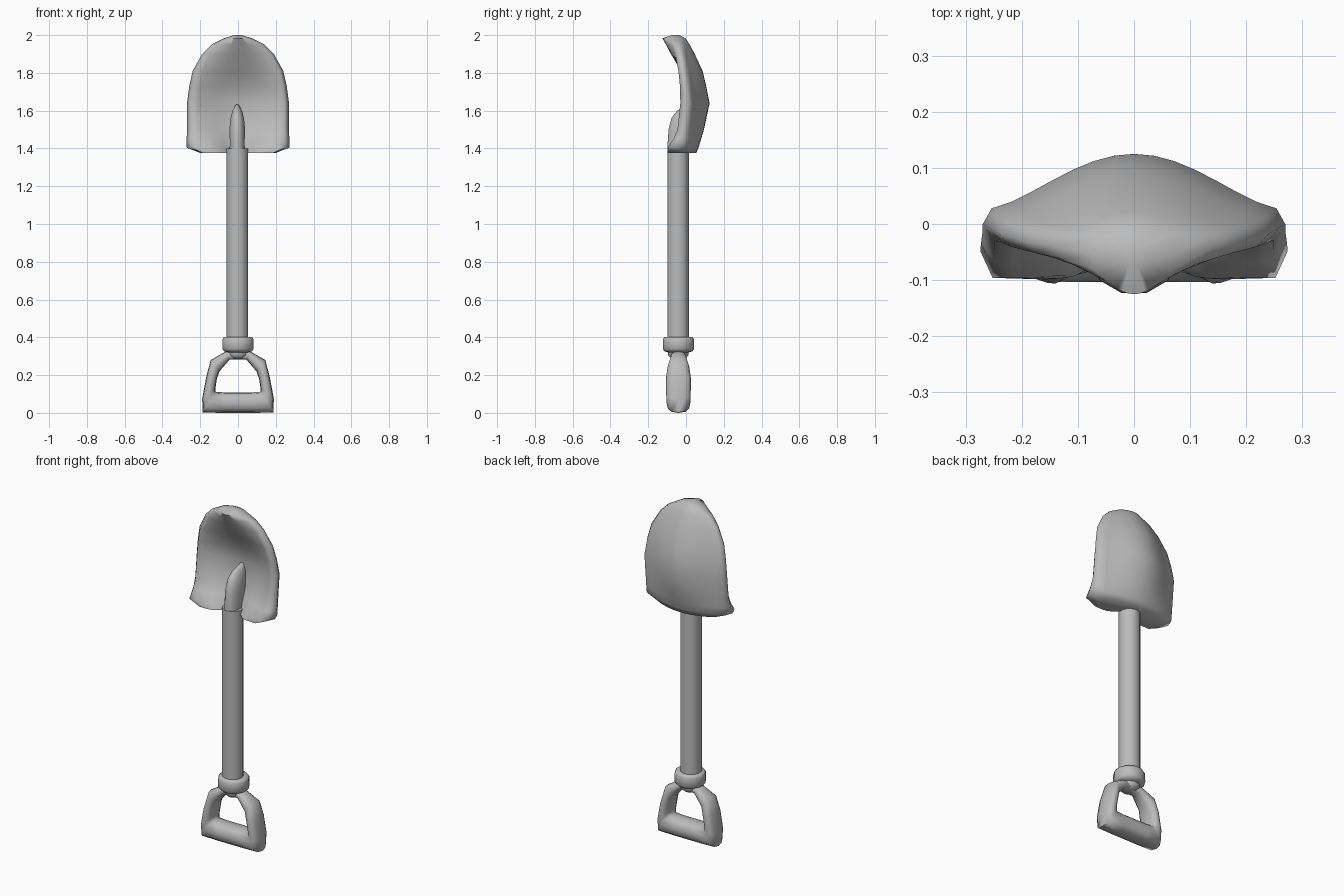
import bpy, bmesh, math
from mathutils import Vector

cube = bpy.data.objects.get("Cube")
if cube:
    bpy.data.objects.remove(cube)

metal = bpy.data.materials.new("plain grey")
metal.use_nodes = True
grey = (0.5, 0.5, 0.5, 1)
metal.diffuse_color = grey
metal.node_tree.nodes["Principled BSDF"].inputs["Base Color"].default_value = grey


def loft(name, rings, closed=False, angle=60):
    """Skin a list of equal-length point rings, capping open ends."""
    bm = bmesh.new()
    loops = [[bm.verts.new(p) for p in ring] for ring in rings]
    n = len(loops[0])
    pairs = list(zip(loops, loops[1:]))
    if closed:
        pairs.append((loops[-1], loops[0]))
    else:
        bm.faces.new(loops[0])
        bm.faces.new(loops[-1])
    for a, b in pairs:
        for i in range(n):
            j = (i + 1) % n
            bm.faces.new((a[i], a[j], b[j], b[i]))
    bmesh.ops.recalc_face_normals(bm, faces=bm.faces)
    mesh = bpy.data.meshes.new(name)
    bm.to_mesh(mesh)
    bm.free()
    mesh.materials.append(metal)
    obj = bpy.data.objects.new(name, mesh)
    bpy.context.collection.objects.link(obj)
    bpy.ops.object.select_all(action='DESELECT')
    obj.select_set(True)
    bpy.context.view_layer.objects.active = obj
    bpy.ops.object.shade_smooth_by_angle(angle=math.radians(angle))


def ellipse(x, y, z, rx, ry, n):
    steps = [2 * math.pi * (i + 0.5) / n for i in range(n)]
    return [(x + rx * math.cos(a), y + ry * math.sin(a), z) for a in steps]


AXIS_X, AXIS_Y = -0.004, -0.042

# Round shaft
loft("shaft", [ellipse(AXIS_X, AXIS_Y, z, 0.058, 0.058, 16) for z in (0.36, 1.4)])

# Collar and its neck above the grip
collar = [(0.285, 0.035), (0.305, 0.056), (0.32, 0.056), (0.326, 0.076), (0.338, 0.086),
          (0.39, 0.085), (0.402, 0.077), (0.402, 0.05)]
loft("collar", [ellipse(0, -0.04, z, r, r, 12) for z, r in collar])

# D-shaped grip: inner and outer outline points with half depth, mirrored
half = [((0.07, 0.108), (0.08, 0.0), 0.063), ((0.118, 0.112), (0.187, 0.002), 0.063),
        ((0.119, 0.13), (0.19, 0.075), 0.065), ((0.112, 0.18), (0.168, 0.19), 0.066),
        ((0.098, 0.22), (0.145, 0.28), 0.056), ((0.045, 0.282), (0.065, 0.325), 0.038)]
outline = half + [((-i[0], i[1]), (-o[0], o[1]), d) for i, o, d in reversed(half)]


def rounded(v):
    """Push a circle coordinate towards a rounded square."""
    return math.copysign(abs(v) ** 0.8, v)


rings = []
for inner, outer, depth in outline:
    a, b = Vector((inner[0], 0, inner[1])), Vector((outer[0], 0, outer[1]))
    ring = []
    for k in range(12):
        t = math.pi * k / 6
        p = (a + b) / 2 + (b - a) / 2 * rounded(math.cos(t))
        ring.append((p.x, -0.04 + depth * rounded(math.sin(t)), p.z))
    rings.append(ring)
loft("grip", rings, closed=True, angle=85)

# Dished blade: z, half width, back centre, back edge, back curve,
# front centre, front edge, front curve (high values widen the foot rests)
rows = [(1.376, 0.2, 0.054, 0.0, 0.8, -0.01, -0.098, 6),
        (1.405, 0.274, 0.067, 0.0, 0.9, 0.0, -0.096, 7),
        (1.45, 0.272, 0.08, 0.008, 1, 0.015, -0.066, 4),
        (1.5, 0.27, 0.095, 0.015, 1.2, 0.03, -0.045, 2),
        (1.64, 0.27, 0.125, 0.028, 1.4, 0.045, -0.03, 1),
        (1.73, 0.258, 0.107, 0.018, 1.4, 0.02, -0.032, 1),
        (1.81, 0.24, 0.088, 0.005, 1.2, -0.025, -0.04, 1),
        (1.9, 0.19, 0.046, -0.012, 1.2, -0.08, -0.052, 1),
        (1.95, 0.14, 0.02, -0.02, 1, -0.106, -0.062, 1),
        (1.983, 0.075, -0.002, -0.025, 1, -0.125, -0.082, 1),
        (2.0, 0.02, -0.035, -0.045, 1, -0.075, -0.065, 1)]


def bow(t, centre, edge, power):
    return edge + (centre - edge) * max(0, math.cos(t * math.pi / 2)) ** power


columns = [i / 7 for i in range(-7, 8)]
rings = []
for z, w, back, back_edge, back_power, front, front_edge, power in rows:
    mid = (back_edge + front_edge) / 2
    ring = [(t * w * 0.94, bow(t, back, back_edge, back_power), z) for t in columns]
    ring.append((w, mid, z))
    ring += [(t * w * 0.92, bow(t, front, front_edge, power), z) for t in reversed(columns)]
    ring.append((-w, mid, z))
    rings.append(ring)
loft("blade", rings, angle=85)

# Pointed socket running up the blade face: z, half width, front
socket = [(1.38, 0.045, -0.1), (1.42, 0.04, -0.1), (1.5, 0.043, -0.095),
          (1.56, 0.037, -0.08), (1.6, 0.026, -0.05), (1.632, 0.008, 0.02)]
rings = []
for z, radius, front in socket:
    back = 0.02 + (z - 1.38) * 0.3
    rings.append(ellipse(AXIS_X, (front + back) / 2, z, radius, (back - front) / 2, 12))
loft("socket", rings)
